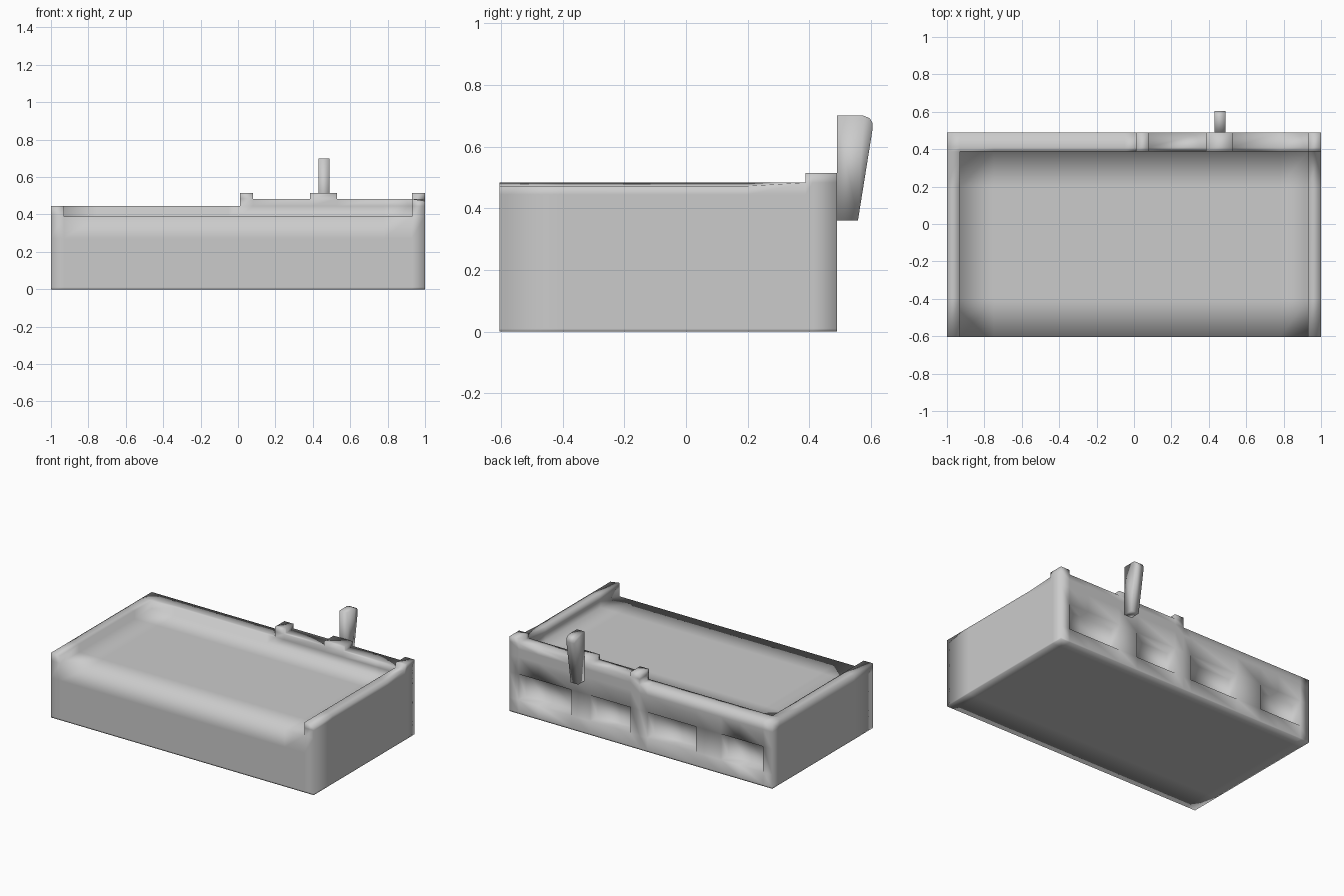
import bpy, bmesh

if "Cube" in bpy.data.objects:
    bpy.data.objects.remove(bpy.data.objects["Cube"])

# Grid lines of the tray body; cells between them are filled or left empty
XS = [-1, -.93, -.75, -.61, -.42, -.05, .01, .08, .385, .53, .78, .93, 1]
YS = [-.605, -.4, .2, .387, .41, .49]
ZS = [0, .01, .095, .272, .39, .445, .483, .515]
WINDOWS = [(-.93, -.61), (-.42, -.05), (.08, .385), (.53, .93)]
POSTS = [(.01, .08), (.385, .53), (.93, 1)]


def within(x, spans):
    return any(a < x < b for a, b in spans)


def height(x, y):
    if y > .387:                      # back wall with raised posts
        if within(x, POSTS):
            return .515
        return .483 if x > .01 else .445
    if x > .93:                       # right rim
        return .483
    if x < -.93:                      # left rim
        return .445
    return .39                        # bed


def solid(i, j, k):
    if not (0 <= i < len(XS) - 1 and 0 <= j < len(YS) - 1 and 0 <= k < len(ZS) - 1):
        return False
    x, y, z = ((g[n] + g[n + 1]) / 2 for g, n in ((XS, i), (YS, j), (ZS, k)))
    if y > .41 and .095 < z < .272 and within(x, WINDOWS):   # back recesses
        return False
    return z < height(x, y)


def finish(bm, name):
    bmesh.ops.recalc_face_normals(bm, faces=bm.faces)
    for f in bm.faces:
        f.smooth = True
    me = bpy.data.meshes.new(name)
    bm.to_mesh(me)
    bm.free()
    ob = bpy.data.objects.new(name, me)
    bpy.context.collection.objects.link(ob)
    return ob


# Tray body: skin of the filled cells, with shared corners for soft shading
bm = bmesh.new()
verts = {}


def vert(key):
    if key not in verts:
        verts[key] = bm.verts.new((XS[key[0]], YS[key[1]], ZS[key[2]]))
    return verts[key]


for i in range(len(XS) - 1):
    for j in range(len(YS) - 1):
        for k in range(len(ZS) - 1):
            if not solid(i, j, k):
                continue
            for axis in range(3):
                for side in (0, 1):
                    n = [i, j, k]
                    n[axis] += 1 if side else -1
                    if solid(*n):
                        continue
                    quad = []
                    for a, b in ((0, 0), (1, 0), (1, 1), (0, 1)):
                        c = [i, j, k]
                        c[axis] += side
                        c[(axis + 1) % 3] += a
                        c[(axis + 2) % 3] += b
                        quad.append(vert(tuple(c)))
                    bm.faces.new(quad)

# Right rim falls slightly outwards
for v in bm.verts:
    if v.co.x > .99 and v.co.y < .38 and abs(v.co.z - .483) < .001:
        v.co.z = .472
finish(bm, "tray_body")

# Lever on the back: tapered side profile extruded across x
bm = bmesh.new()
profile = [(.49, .36), (.557, .36), (.605, .66), (.604, .677), (.595, .692), (.575, .70), (.49, .70)]
face = bm.faces.new([bm.verts.new((.43, y, z)) for y, z in profile])
ext = bmesh.ops.extrude_face_region(bm, geom=[face])
for g in ext["geom"]:
    if isinstance(g, bmesh.types.BMVert):
        g.co.x = .488
finish(bm, "lever")
